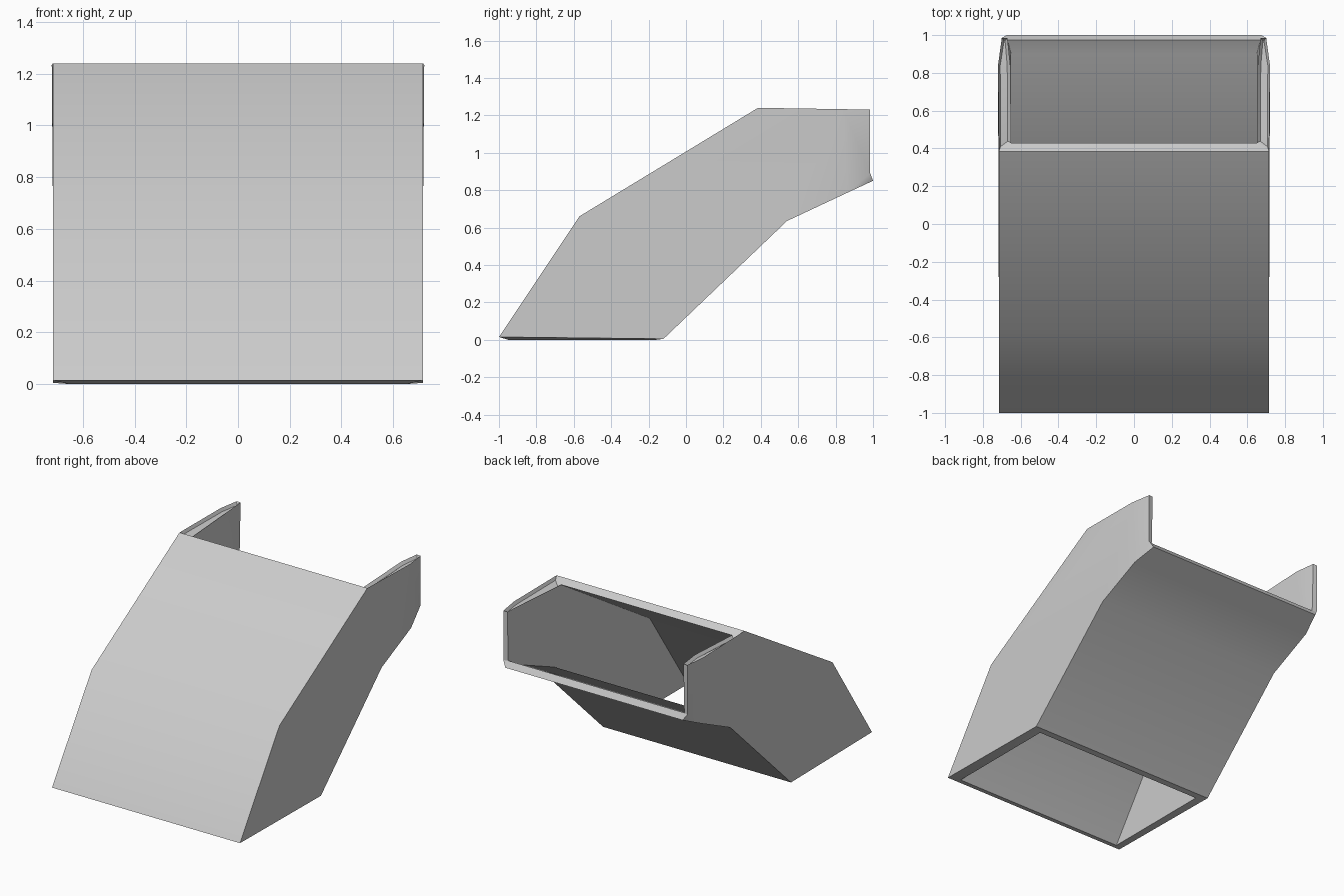
import bpy, bmesh, math

cube = bpy.data.objects.get("Cube")
if cube:
    bpy.data.objects.remove(cube, do_unlink=True)

# Single grey material
grey = bpy.data.materials.new("plain grey")
grey.use_nodes = True
color = (0.6, 0.6, 0.6, 1)
grey.diffuse_color = color
grey.node_tree.nodes["Principled BSDF"].inputs["Base Color"].default_value = color

# Corner points of one half: outer skin in capitals, inner skin in lower case
points = {
    "F0": (.715, -1, .015), "F1": (.715, -.57, .66), "F2": (.715, .385, 1.24),
    "S": (.72, .84, 1.233), "T": (.70, .985, 1.23), "B": (.70, .985, .89),
    "L": (.675, 1, .85), "G2": (.715, .86, .785), "G1": (.715, .54, .635),
    "G0": (.715, -.12, .005),
    "f0": (.65, -.95, 0), "f1": (.65, -.535, .61), "f2": (.65, .43, 1.21),
    "s": (.655, .84, 1.233), "t": (.67, .985, 1.23), "b": (.67, .975, .89),
    "g2": (.65, .90, .84), "g1": (.65, .50, .67), "g0": (.65, -.16, 0),
}
bm = bmesh.new()
verts = {(n, side): bm.verts.new((side * x, y, z))
         for n, (x, y, z) in points.items() for side in (1, -1)}

# Side walls with tapered rear ends, mirrored left and right
wall_faces = ["F0 F1 F2 S G2 G1 G0", "S T B G2", "G2 B L",
              "f0 f1 f2 s g2 g1 g0", "s t b g2",
              "T B b t", "B L b", "F0 F1 f1 f0", "F0 G0 g0 f0"]
rim_faces = ["F2 S s f2", "S T t s"]
rims = {1: [], -1: []}
for side in (1, -1):
    for names in wall_faces:
        if names != "F0 F1 f1 f0":
            bm.faces.new([verts[n, side] for n in names.split()])
    for names in rim_faces:
        rims[side].append(bm.faces.new([verts[n, side] for n in names.split()]))

# Front panel and floor, each a closed strip of quads across the width
for path in ("G0 G1 G2 L b g2 g1 g0 G0", "F0 F1 F2 f2 f1 f0 F0"):
    names = path.split()
    for a, b in zip(names, names[1:]):
        bm.faces.new([verts[a, 1], verts[b, 1], verts[b, -1], verts[a, -1]])
bmesh.ops.recalc_face_normals(bm, faces=bm.faces)

# Shallow groove along the top of each side wall
for side in (1, -1):
    bmesh.ops.inset_region(bm, faces=rims[side], thickness=.014,
                           depth=-.02, use_even_offset=True)

mesh = bpy.data.meshes.new("chute_shell")
bm.to_mesh(mesh)
bm.free()
mesh.materials.append(grey)
shell = bpy.data.objects.new("chute_shell", mesh)
bpy.context.collection.objects.link(shell)

# Smooth the gentle bends, keep corners sharp
bpy.ops.object.select_all(action="DESELECT")
shell.select_set(True)
bpy.context.view_layer.objects.active = shell
bpy.ops.object.shade_smooth_by_angle(angle=math.radians(30))
